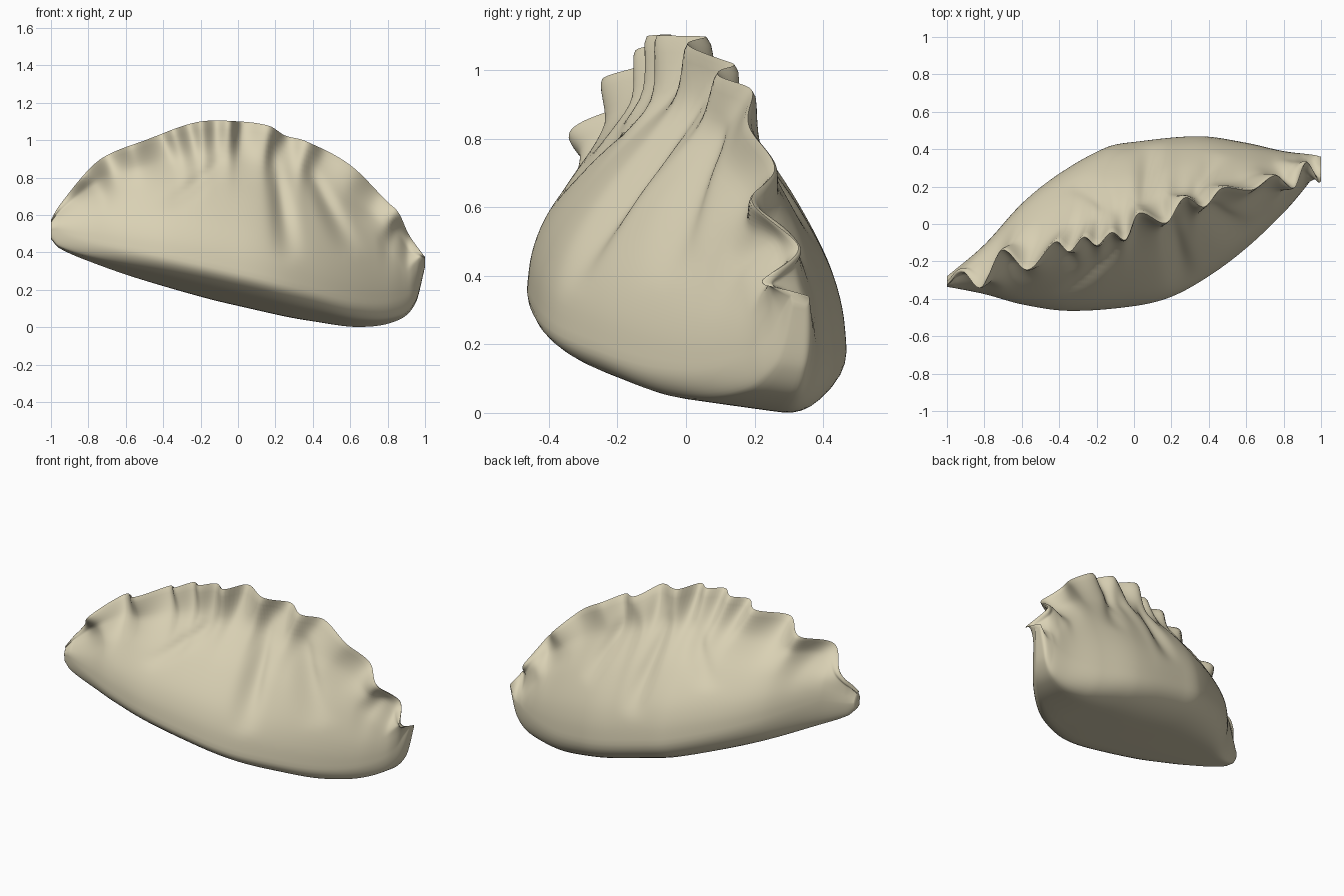
import bpy, bmesh, math

cube = bpy.data.objects.get("Cube")
if cube:
    bpy.data.objects.remove(cube, do_unlink=True)


def curve(points):
    """Smooth curve through (x, value) points."""
    n = len(points)
    slopes = []
    for i in range(n):
        a, b = points[max(i - 1, 0)], points[min(i + 1, n - 1)]
        slopes.append((b[1] - a[1]) / (b[0] - a[0]))

    def value(x):
        x = min(max(x, points[0][0]), points[-1][0])
        i = 0
        while i < n - 2 and x > points[i + 1][0]:
            i += 1
        (x0, y0), (x1, y1) = points[i], points[i + 1]
        w = x1 - x0
        s = (x - x0) / w
        r = 1 - s
        return (y0 * (1 + 2 * s) * r * r + y1 * (3 - 2 * s) * s * s
                + w * s * r * (slopes[i] * r - slopes[i + 1] * s))
    return value


# Outlines along the length
front_edge = curve([(-1, -.335), (-.8, -.375), (-.6, -.43), (-.35, -.465), (0, -.44), (.2, -.39),
                    (.4, -.28), (.6, -.13), (.8, .06), (.92, .2), (.97, .275), (1, .31)])
back_edge = curve([(-1, -.28), (-.8, -.11), (-.6, .11), (-.4, .27), (-.15, .41), (0, .44),
                   (.35, .47), (.6, .435), (.8, .39), (.96, .37), (1, .36)])
crest_height = curve([(-1, .57), (-.96, .64), (-.8, .84), (-.7, .92), (-.5, 1), (-.22, 1.1), (0, 1.105),
                      (.17, 1.08), (.25, 1.03), (.36, 1), (.6, .87), (.8, .67), (.86, .61), (.91, .5),
                      (.97, .41), (1, .37)])
base_lift = curve([(-1, .07), (-.96, .035), (-.8, .01), (-.5, 0), (.2, 0), (.4, .01), (.65, .035),
                   (.85, .115), (.95, .235), (1, .44)])
# Sideways ruffle of the pinched edge
ruffle = curve([(-1, -.02), (-.92, 0), (-.82, -.12), (-.71, .05), (-.57, -.1), (-.42, .01), (-.35, -.07),
                (-.27, -.01), (-.2, -.08), (-.12, -.03), (-.04, -.095), (.02, .03), (.18, -.07), (.27, .04),
                (.38, -.045), (.46, .025), (.5, .025), (.64, -.03), (.76, .01), (.86, -.09), (.92, .03), (.99, -.1)])
# How far the side bulges out from the pinched edge down to the belly
bulge = curve([(0, .01), (.12, .055), (.22, .15), (.35, .36), (.5, .6), (.7, .85), (.85, .96), (1, 1)])

# Long pleats on each side: top x, top z, lower x, lower z, depth
front_pleats = [(.18, .95, .28, .35, .05), (.36, .88, .62, .38, .045), (-.05, .92, -.38, .62, .03)]
back_pleats = [(.04, .95, .1, .4, .04), (.3, .9, .45, .5, .03), (-.1, .92, -.32, .6, .03)]


def pleat_depth(x, z, pleats):
    total = 0
    for xa, za, xb, zb, depth in pleats:
        s = (z - za) / (zb - za)
        if 0 < s < 1:
            off = x - (xa + (xb - xa) * s)
            total += depth * math.sin(math.pi * s) * math.exp(-(off / (.03 + .04 * s)) ** 2)
    return total


def base_height(x, y):
    return .14 - .215 * x - .14 * y + base_lift(x)


def half_section(x, edge, belly, inset, pleats, sign):
    """Points from the crest, over the belly, to the middle of the base."""
    top = crest_height(x)
    middle = (front_edge(x) + back_edge(x)) / 2
    crest_y = min(max(.025 + .3 * x, front_edge(x) + .02), back_edge(x) - .02)
    out = edge(x)
    low = base_height(x, out)
    rise = min(belly, .4 * (top - low))
    slope = (crest_height(x + .04) - crest_height(x - .04)) / .08
    points = []
    for i in range(29):
        t = i / 28
        z = top + (low + rise - top) * t
        depth = top - z
        q = x - slope * min(depth, .25) / (1 + slope * slope)
        y = crest_y + (out - crest_y) * bulge(t)
        y += ruffle(q) * math.exp(-(depth / .2) ** 2) * (1 - t)
        y += sign * .01 * math.sin(math.pi * min(t * 4, 1))
        y -= sign * pleat_depth(x, z, pleats)
        points.append((x, y, z))
    for i in range(1, 9):
        a = math.pi / 2 * i / 8
        y = out + (middle - out) * inset * (1 - math.cos(a))
        points.append((x, y, base_height(x, y) + rise * (1 - math.sin(a))))
    for v in (.7, .85, 1):
        y = out + (middle - out) * v
        points.append((x, y, base_height(x, y)))
    return points


# Loft the sections into one closed skin
bm = bmesh.new()
rings = []
stations = 220
for k in range(stations + 1):
    u = 2 * k / stations - 1
    x = .5 * u + .5 * math.sin(u * math.pi / 2)
    front = half_section(x, front_edge, .08, .35, front_pleats, -1)
    back = half_section(x, back_edge, .17, .55, back_pleats, 1)
    # The crest point is shared by both sides
    rings.append([bm.verts.new(p) for p in front + back[-2:0:-1]])
for a, b in zip(rings, rings[1:]):
    for i in range(len(a)):
        j = (i + 1) % len(a)
        bm.faces.new((a[i], a[j], b[j], b[i]))
bm.faces.new(rings[0])
bm.faces.new(rings[-1])
bmesh.ops.recalc_face_normals(bm, faces=bm.faces)
lowest = min(v.co.z for v in bm.verts)
bmesh.ops.translate(bm, verts=bm.verts, vec=(0, 0, -lowest))

mesh = bpy.data.meshes.new("dumpling")
bm.to_mesh(mesh)
bm.free()
dumpling = bpy.data.objects.new("dumpling", mesh)
bpy.context.collection.objects.link(dumpling)

# Dough colour
dough = bpy.data.materials.new("pale dough")
dough.use_nodes = True
colour = (.70, .64, .46, 1)
dough.diffuse_color = colour
dough.node_tree.nodes["Principled BSDF"].inputs["Base Color"].default_value = colour
mesh.materials.append(dough)

# Soften the skin slightly and shade it smooth
soften = dumpling.modifiers.new("soften", 'SMOOTH')
soften.factor = .5
soften.iterations = 3
bpy.context.view_layer.objects.active = dumpling
dumpling.select_set(True)
bpy.ops.object.shade_smooth_by_angle(angle=math.radians(80))
